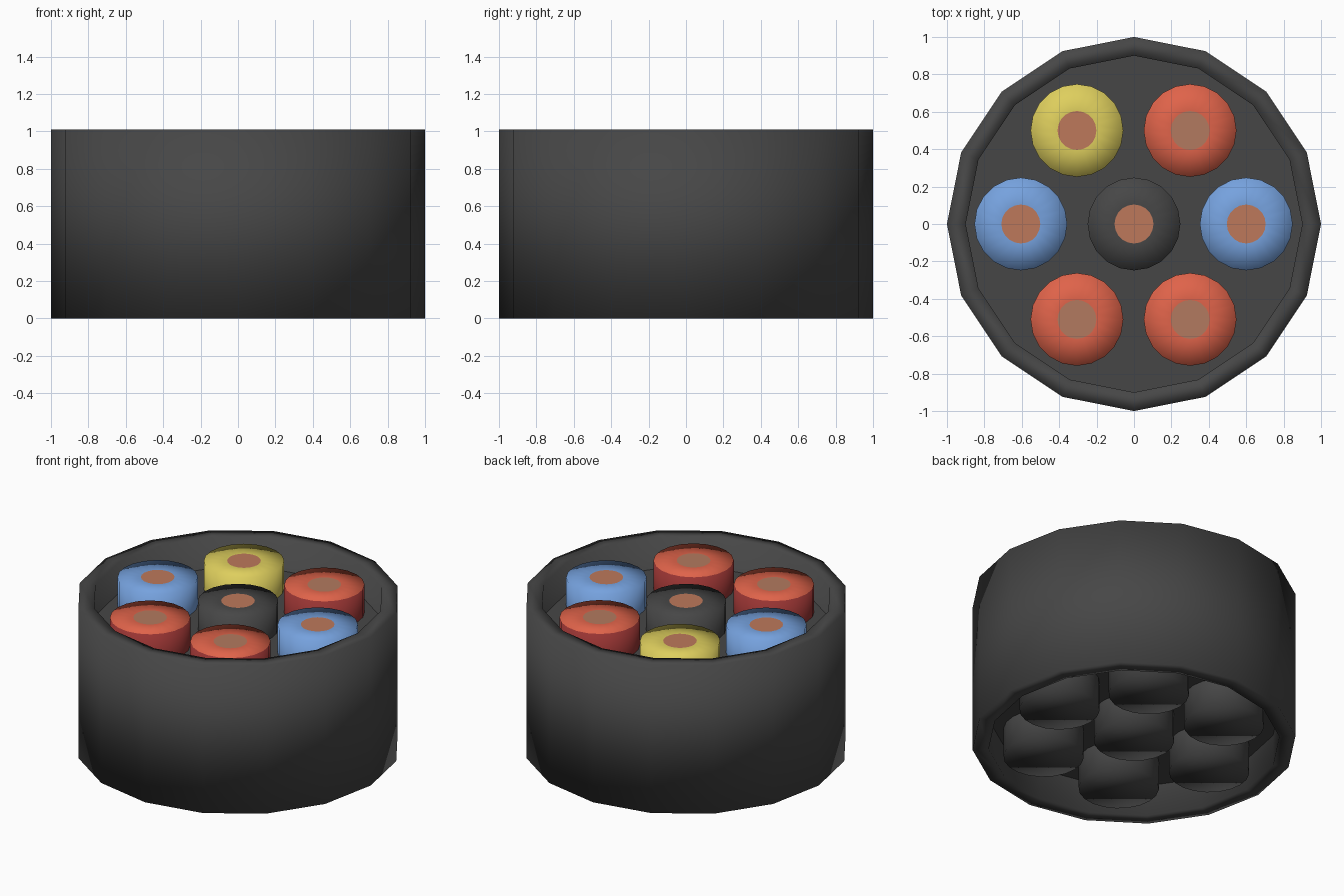
import bpy, bmesh, math

if "Cube" in bpy.data.objects:
    bpy.data.objects.remove(bpy.data.objects["Cube"])

def material(name, rgb):
    m = bpy.data.materials.new(name)
    m.diffuse_color = (*rgb, 1)
    m.use_nodes = True
    m.node_tree.nodes["Principled BSDF"].inputs["Base Color"].default_value = m.diffuse_color
    return m

DARK = material("dark_rubber", (0.062, 0.062, 0.062))
RED = material("red", (0.74, 0.125, 0.068))
DEEP_RED = material("deep_red", (0.32, 0.035, 0.033))
BLUE = material("blue", (0.18, 0.36, 0.73))
YELLOW = material("yellow", (0.73, 0.62, 0.11))
COPPER = material("copper", (0.51, 0.19, 0.105))
PALE_COPPER = material("pale_copper", (0.45, 0.195, 0.115))

def lathe(name, rings, sides, mats, closed=False, cap=False, centre=(0, 0), smooth=True):
    """Join (radius, z) rings; mats gives one material per band, the last for the cap."""
    bm = bmesh.new()
    loops = []
    for r, z in rings:
        loops.append([bm.verts.new((centre[0] + r * math.cos(2 * math.pi * i / sides),
                                    centre[1] + r * math.sin(2 * math.pi * i / sides), z))
                      for i in range(sides)])
    slots = list(dict.fromkeys(mats))
    pairs = list(zip(loops, loops[1:] + loops[:1]))
    if not closed:
        pairs.pop()
    for k, (a, b) in enumerate(pairs):
        for i in range(sides):
            j = (i + 1) % sides
            f = bm.faces.new((a[i], a[j], b[j], b[i]))
            f.material_index = slots.index(mats[k])
    if cap:
        f = bm.faces.new(loops[-1])
        f.material_index = slots.index(mats[-1])
    bmesh.ops.recalc_face_normals(bm, faces=bm.faces) if closed else None
    # open stubs that end at a low ring face downwards
    if not closed and rings[-1][1] < rings[0][1]:
        bmesh.ops.reverse_faces(bm, faces=bm.faces)
    for f in bm.faces:
        f.smooth = smooth
    me = bpy.data.meshes.new(name)
    bm.to_mesh(me)
    bm.free()
    for m in slots:
        me.materials.append(m)
    ob = bpy.data.objects.new(name, me)
    bpy.context.collection.objects.link(ob)
    return ob

H, FLOOR_TOP, FLOOR_LOW = 1.01, 0.80, 0.21

# Outer sheath tube
lathe("outer_sheath", [(1, 0), (1, H), (0.9, H), (0.9, 0)], 16, [DARK] * 4, closed=True)

# Recessed filler discs, facing up and down
lathe("filler_top", [(0.9, FLOOR_TOP - 0.02), (0.9, FLOOR_TOP)], 16, [DARK, DARK], cap=True, smooth=False)
lathe("filler_bottom", [(0.9, FLOOR_LOW + 0.02), (0.9, FLOOR_LOW)], 16, [DARK, DARK], cap=True, smooth=False)

# Insulated wires: coloured stub with copper core above, plain stub below
wires = [
    ("centre", 0, 0, DARK, DARK, COPPER),
    ("right", 0.6, 0, BLUE, BLUE, COPPER),
    ("left", -0.605, 0, BLUE, BLUE, COPPER),
    ("back_right", 0.3, 0.5, RED, DEEP_RED, PALE_COPPER),
    ("back_left", -0.305, 0.5, YELLOW, YELLOW, COPPER),
    ("front_right", 0.3, -0.51, RED, DEEP_RED, PALE_COPPER),
    ("front_left", -0.305, -0.51, RED, DEEP_RED, PALE_COPPER),
]
for name, x, y, top, side, core in wires:
    lathe("wire_" + name, [(0.248, FLOOR_TOP - 0.01), (0.248, 0.99), (0.104, 0.99)], 20,
          [side, top, core], cap=True, centre=(x, y))
    lathe("wire_end_" + name, [(0.248, FLOOR_LOW + 0.01), (0.248, 0.015)], 20,
          [DARK, DARK], cap=True, centre=(x, y))
